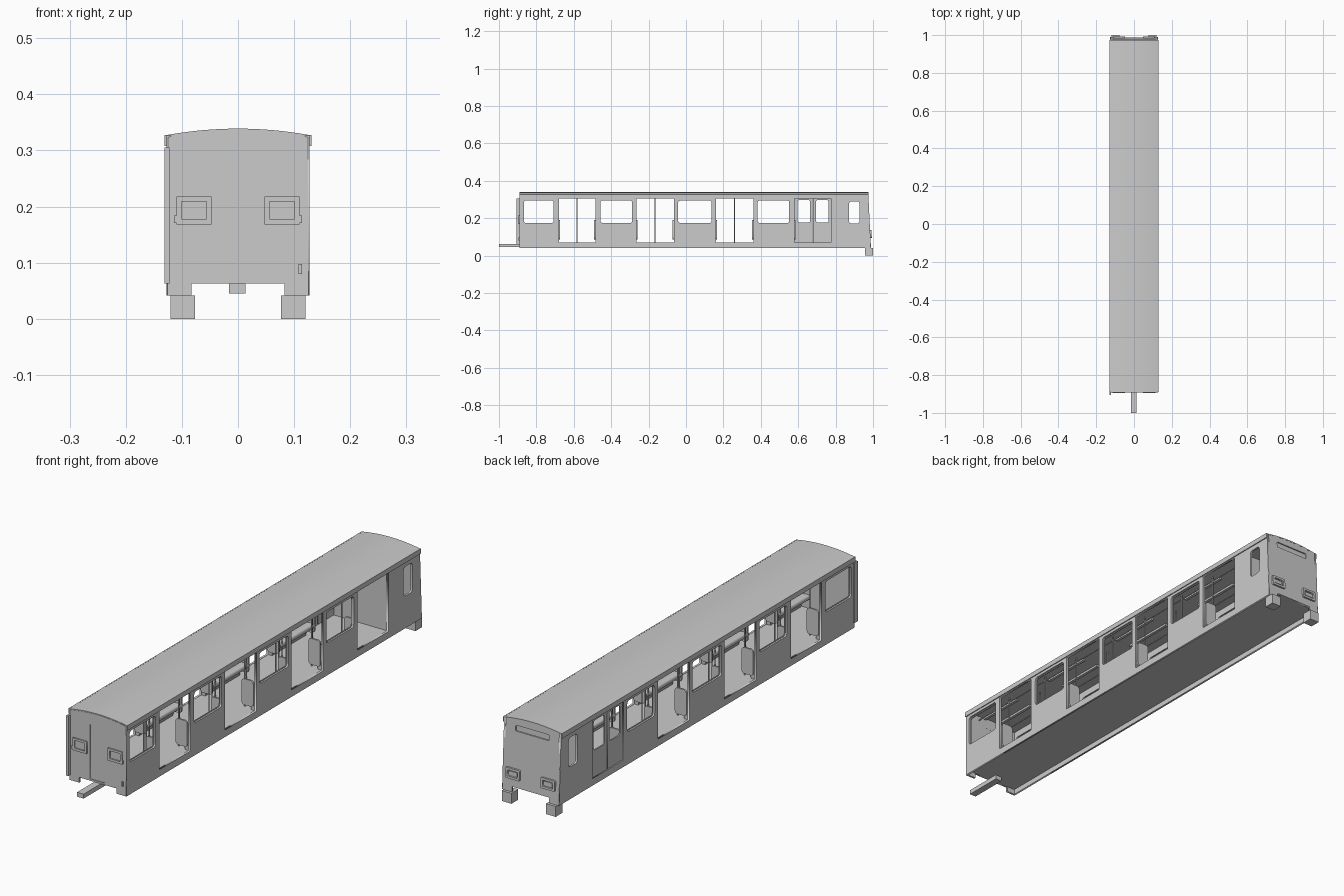
import bpy, bmesh, math
from mathutils import Matrix, Vector

if "Cube" in bpy.data.objects:
    bpy.data.objects.remove(bpy.data.objects["Cube"])

grey = bpy.data.materials.new("body grey")
grey.diffuse_color = (0.6, 0.6, 0.6, 1)
grey.use_nodes = True
grey.node_tree.nodes["Principled BSDF"].inputs["Base Color"].default_value = grey.diffuse_color

SIDE = ((0, 1, 0), (0, 0, 1), (1, 0, 0))            # outline (y, z), thickness along x
END = ((1, 0, 0), (0, 0, 1), (0, -1, 0))            # outline (x, z), thickness along y
SLOPED = ((1, 0, 0), (0, -0.05, 1), (0, -1, 0))     # raked rear end


def add(name, mesh):
    mesh.materials.clear()
    mesh.materials.append(grey)
    ob = bpy.data.objects.new(name, mesh)
    bpy.context.collection.objects.link(ob)
    return ob


def plate(name, loops, thick, axes, pos):
    """Flat outline with holes, extruded evenly about its plane."""
    cu = bpy.data.curves.new(name, 'CURVE')
    cu.dimensions, cu.fill_mode, cu.extrude = '2D', 'BOTH', thick / 2
    for pts in loops:
        sp = cu.splines.new('POLY')
        sp.points.add(len(pts) - 1)
        for p, (u, v) in zip(sp.points, pts):
            p.co = (u, v, 0, 1)
        sp.use_cyclic_u = True
    tmp = bpy.data.objects.new("tmp", cu)
    bpy.context.collection.objects.link(tmp)
    dg = bpy.context.evaluated_depsgraph_get()
    mesh = bpy.data.meshes.new_from_object(tmp.evaluated_get(dg))
    bpy.data.objects.remove(tmp)
    m = Matrix(axes).transposed().to_4x4()
    m.translation = Vector(pos)
    mesh.transform(m)
    bm = bmesh.new()
    bm.from_mesh(mesh)
    bmesh.ops.remove_doubles(bm, verts=bm.verts, dist=1e-5)
    bmesh.ops.recalc_face_normals(bm, faces=bm.faces)
    bm.to_mesh(mesh)
    bm.free()
    return add(name, mesh)


def box(name, x0, x1, y0, y1, z0, z1):
    bm = bmesh.new()
    m = Matrix.Translation(((x0 + x1) / 2, (y0 + y1) / 2, (z0 + z1) / 2)) @ \
        Matrix.Diagonal((abs(x1 - x0), y1 - y0, z1 - z0, 1))
    bmesh.ops.create_cube(bm, size=1, matrix=m)
    mesh = bpy.data.meshes.new(name)
    bm.to_mesh(mesh)
    bm.free()
    return add(name, mesh)


def rod(name, a, b, r=0.0025):
    a, b = Vector(a), Vector(b)
    bm = bmesh.new()
    m = Matrix.Translation((a + b) / 2) @ (b - a).to_track_quat('Z', 'Y').to_matrix().to_4x4()
    bmesh.ops.create_cone(bm, cap_ends=True, segments=8, radius1=r, radius2=r,
                          depth=(b - a).length, matrix=m)
    mesh = bpy.data.meshes.new(name)
    bm.to_mesh(mesh)
    bm.free()
    return add(name, mesh)


def rect(u0, u1, v0, v1, r=0.0):
    if r == 0:
        return [(u0, v0), (u1, v0), (u1, v1), (u0, v1)]
    pts = []
    for cu, cv, a0 in ((u1 - r, v1 - r, 0), (u0 + r, v1 - r, 90),
                       (u0 + r, v0 + r, 180), (u1 - r, v0 + r, 270)):
        for k in range(5):
            a = math.radians(a0 + k * 22.5)
            pts.append((cu + r * math.cos(a), cv + r * math.sin(a)))
    return pts


def arch(x):
    """Roof height across the car."""
    return 0.339 - 0.012 * (abs(x) / 0.13) ** 2


DOORS = [(-0.68, -0.485), (-0.265, -0.065), (0.16, 0.36), (0.58, 0.775)]
WINDOWS = [(-0.87, -0.705), (-0.46, -0.285), (-0.045, 0.14), (0.38, 0.555)]
BENCHES = [(-0.88, -0.682), (-0.483, -0.267), (-0.063, 0.158), (0.362, 0.578)]

# side walls with door and window openings
for s, side in ((1, "right"), (-1, "left")):
    loops = [[(-0.89, 0.042), (0.988, 0.042), (0.975, 0.327), (-0.89, 0.327)]]
    loops += [rect(a, b, 0.07, 0.305) for a, b in DOORS]
    loops += [rect(a, b, 0.172, 0.297, 0.012) for a, b in WINDOWS]
    loops.append(rect(0.872, 0.927, 0.172, 0.29, 0.012))
    plate(side + "_wall", loops, 0.008, SIDE, (s * 0.123, 0, 0))
    for a, b in WINDOWS:
        plate(side + "_window_frame", [rect(a - .003, b + .003, .169, .3, .014),
              rect(a + .003, b - .003, .175, .294, .01)], 0.004, SIDE, (s * 0.118, 0, 0))
    box(side + "_gutter", s * 0.126, s * 0.131, -0.89, 0.975, 0.308, 0.328)

# closed sliding door pair on the left side
for a, b in ((0.58, 0.676), (0.679, 0.775)):
    plate("door_leaf", [rect(a, b, 0.07, 0.305),
          rect(a + .016, b - .012, 0.177, 0.297, 0.01)], 0.005, SIDE, (-0.121, 0, 0))

# roof shell
xs = [-0.131 + 0.262 * k / 16 for k in range(17)]
roof = [(x, arch(x)) for x in xs] + [(x, arch(x) - 0.005) for x in reversed(xs)]
plate("roof", [roof], 1.865, END, (0, 0.0425, 0)).data.shade_smooth()
bpy.context.view_layer.objects.active = bpy.data.objects["roof"]
bpy.data.objects["roof"].select_set(True)
bpy.ops.object.shade_smooth_by_angle(angle=math.radians(30))

# floor
box("floor", -0.12, 0.12, -0.886, 0.98, 0.063, 0.069)

# end walls with a notch below for the coupler
top = [(x * 0.95, arch(x) - 0.003) for x in reversed(xs)]
shell = [(-0.126, 0.042), (-0.083, 0.042), (-0.083, 0.063), (0.083, 0.063),
         (0.083, 0.042), (0.126, 0.042)] + top
plate("front_wall", [shell, rect(-0.035, 0.029, 0.07, 0.29)], 0.008, END, (0, -0.887, 0))
plate("end_door", [rect(-0.035, 0.029, 0.07, 0.29)], 0.005, END, (0, -0.886, 0))
plate("rear_wall", [shell, rect(-0.075, 0.075, 0.285, 0.308, 0.004)],
      0.008, SLOPED, (0, 0.987, 0))
plate("sign_panel", [rect(-0.077, 0.077, 0.283, 0.31)], 0.004, SLOPED, (0, 0.984, 0))
plate("cab_bulkhead", [[(-0.119, 0.068), (0.119, 0.068)] + top], 0.006, END, (0, 0.782, 0))

for s in (1, -1):
    # end window frames and panes
    x0, x1 = sorted((s * 0.047, s * 0.11))
    plate("end_window_frame", [rect(x0, x1, 0.168, 0.218),
          rect(x0 + .009, x1 - .009, 0.178, 0.209)], 0.006, END, (0, -0.893, 0))
    box("end_window_hook", s * 0.108, s * 0.114, -0.896, -0.89, 0.171, 0.184)
    # rear lamp housings and lenses
    plate("rear_lamp_frame", [rect(x0, x1, 0.095, 0.137, 0.004),
          rect(x0 + .009, x1 - .009, 0.104, 0.128)], 0.009, SLOPED, (0, 0.994, 0))
    plate("rear_lamp_lens", [rect(x0 + .013, x1 - .013, 0.108, 0.124)],
          0.004, SLOPED, (0, 0.993, 0))
    # rear corner feet
    box("rear_foot", s * 0.077, s * 0.12, 0.957, 1.0, 0.0, 0.042)

box("corner_strip", -0.131, -0.122, -0.905, -0.885, 0.063, 0.305)
box("front_socket", 0.108, 0.114, -0.896, -0.89, 0.08, 0.098)
box("coupler_bar", -0.016, 0.013, -1.0, -0.84, 0.045, 0.063)

# bench seats, end panels, grab poles
seat = [(0.119, 0.17), (0.111, 0.17), (0.107, 0.15), (0.102, 0.122), (0.07, 0.126),
        (0.064, 0.12), (0.066, 0.108), (0.098, 0.104), (0.102, 0.069), (0.119, 0.069)]
for i, (a, b) in enumerate(BENCHES):
    for s in (1, -1):
        plate("bench", [[(s * x, z) for x, z in seat]], b - a, END, (0, (a + b) / 2, 0))
        for y, d in ((a, -1), (b, 1)):
            if (i == 0 and d < 0):
                continue
            x0, x1 = sorted((s * 0.066, s * 0.118))
            plate("seat_end_panel", [rect(x0, x1, 0.085, 0.19, 0.012)],
                  0.007, END, (0, y + d * 0.005, 0))
            rod("grab_pole", (s * 0.066, y - d * 0.012, 0.069), (s * 0.066, y - d * 0.012, 0.333))

# central door poles, overhead rails and ceiling lamps
for a, b in DOORS[:3]:
    rod("door_pole", (0, (a + b) / 2, 0.069), (0, (a + b) / 2, 0.335))
for s in (1, -1):
    rod("overhead_rail", (s * 0.066, -0.88, 0.312), (s * 0.066, 0.78, 0.312))
    for a, b in BENCHES:
        box("ceiling_lamp", s * 0.03, s * 0.042, a, b, 0.325, 0.334)
